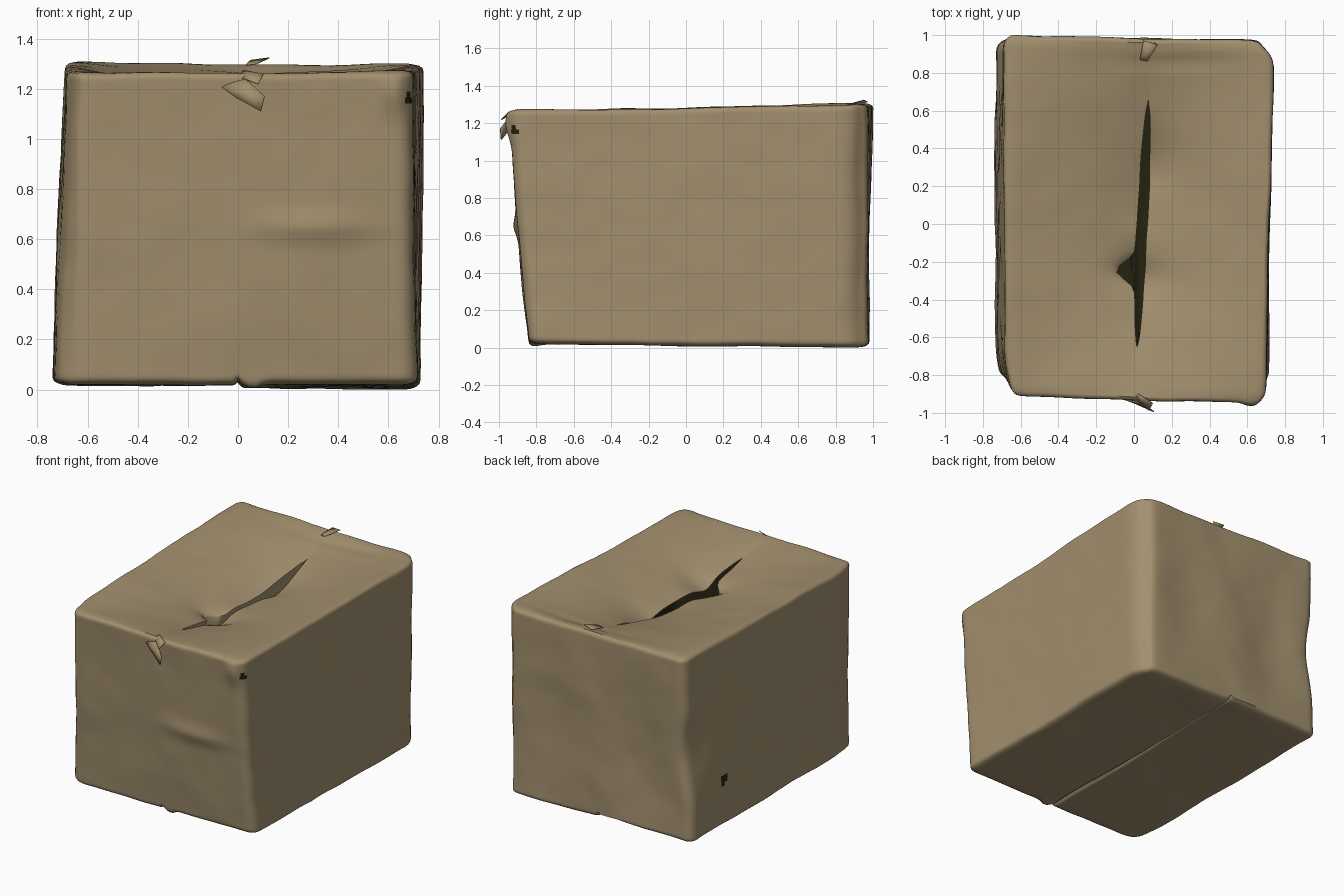
import bpy, bmesh, math
from mathutils import Vector, noise

if "Cube" in bpy.data.objects:
    bpy.data.objects.remove(bpy.data.objects["Cube"])


def material(name, col):
    m = bpy.data.materials.new(name)
    m.diffuse_color = (*col, 1)
    m.use_nodes = True
    m.node_tree.nodes["Principled BSDF"].inputs["Base Color"].default_value = m.diffuse_color
    return m


CARD = material("cardboard brown", (0.36, 0.275, 0.155))
DARK = material("dark interior", (0.018, 0.016, 0.005))

# Corner positions of the crumpled box, keyed by sign of x, y, z
CORNERS = {
    (-1, -1, -1): (-.73, -.84, .035), (1, -1, -1): (.71, -.84, .03),
    (-1, 1, -1): (-.73, .98, .03), (1, 1, -1): (.73, .98, .015),
    (-1, -1, 1): (-.68, -.91, 1.28), (1, -1, 1): (.69, -.95, 1.285),
    (-1, 1, 1): (-.69, 1.0, 1.325), (1, 1, 1): (.745, .97, 1.32)}
ROUND = (.09, .07, .045)

# Dents and bumps: centre, radii, push
DENTS = [
    ((.3, -.92, .66), (.22, .2, .06), (0, -.022, 0)),     # front crease
    ((.2, -.9, .6), (.4, .2, .35), (0, -.015, 0)),
    ((.62, -.95, 1.2), (.05, .08, .08), (0, -.025, 0)),
    ((-.71, -.87, .6), (.07, .12, 2), (.03, .02, 0)),     # softened upright corners
    ((.74, .97, .7), (.07, .08, 2), (-.04, -.025, 0)),
    ((-.35, .97, .5), (.22, .2, .35), (0, -.03, 0)),      # back hollows
    ((.35, .97, .6), (.2, .2, .3), (0, -.02, 0)),
    ((-.73, .97, .65), (.12, .2, .25), (.04, -.02, 0)),
    ((0, 0, .03), (.012, 5, .05), (0, 0, .018)),          # bottom seam
    ((.06, -.85, .03), (.03, .06, .05), (0, 0, -.025)),
    ((.2, .86, 1.3), (.3, .025, .06), (0, 0, -.015)),     # top cross crease
    ((-.74, 0, .5), (.15, .8, .6), (-.015, 0, 0)),
]


def bump(v, centre, width):
    return math.exp(-((v - centre) / width) ** 2)


def gap_size(y):
    return .055 * math.sqrt(max(0, 1 - (y / .64) ** 2))


def place(c, side=0):
    """Map a point on the unit cube to the battered box; side = -1/1 for top flaps."""
    d = Vector([(c[i] - max(-1 + r, min(1 - r, c[i]))) / r for i, r in enumerate(ROUND)])
    n = d.normalized()
    q = [max(-1 + r, min(1 - r, c[i])) + n[i] * r for i, r in enumerate(ROUND)]
    p = Vector((0, 0, 0))
    for s, w in CORNERS.items():
        p += Vector(w) * math.prod((1 + s[i] * q[i]) / 2 for i in range(3))
    out = p + noise.noise_vector(p * 2.3) * .009 + noise.noise_vector(p * 6) * .004
    for ce, ra, push in DENTS:
        e = sum(((p[i] - ce[i]) / ra[i]) ** 2 for i in range(3))
        out += Vector(push) * math.exp(-e)
    # One bottom flap tilts up toward the seam
    if c[2] < -.95 and c[0] <= 0:
        out.z += .035 * max(0, 1 + p.x / .35) * bump(p.y, .6, .6)
    if side:
        w = 1 - abs(c[0])
        y = p.y
        end = min(1, (1 - abs(c[1])) * 5)
        gap = gap_size(y)
        out.x += (.03 + .035 * y) * w * end
        out.z -= .14 * w * (1 - c[1] ** 2)
        if side < 0:
            out.x -= gap * .5 * w + .1 * bump(y, -.25, .06) * w ** 8
            out.z -= (.04 * bump(y, -.22, .12) + .025 * bump(y, .2, .25)) * w ** 5
        else:
            out.x += gap * .5 * w
            out.z -= (.06 * bump(y, .33, .17) + .05 * bump(y, -.3, .1)) * w ** 5
    return out


def sheet(bm, rows, flip):
    vs = [[bm.verts.new(p) for p in r] for r in rows]
    for a, b in zip(vs, vs[1:]):
        for i in range(len(a) - 1):
            f = [a[i], b[i], b[i + 1], a[i + 1]]
            bm.faces.new(f[::-1] if flip else f)


# Sample positions, denser at the edges and the middle seam
S = sorted({round(-.9 + 1.8 * i / 48, 4) for i in range(49)} |
           {s * v for s in (-1, 1) for v in (1, .985, .97, .95, .93, .01, .02)})

bm = bmesh.new()
for axis in range(3):
    for sign in (-1, 1):
        u, v = (axis + 1) % 3, (axis + 2) % 3

        def pt(a, b, side=0):
            c = [0, 0, 0]
            c[axis], c[u], c[v] = sign, a, b
            return place(c, side)
        if axis == 2 and sign == 1:
            # Two top flaps split along the seam
            for side in (-1, 1):
                sheet(bm, [[pt(a, b, side) for b in S] for a in S if a * side >= 0], False)
        else:
            sheet(bm, [[pt(a, b) for b in S] for a in S], sign < 0)

# Folded-down lip on the left top flap
lip = []
for t in S:
    p = place((0, t, 1), -1)
    depth = gap_size(p.y) / .055
    if depth > .05:
        lip.append([p + Vector((-.012 * k, 0, -.06 * k)) * depth for k in range(4)])
sheet(bm, lip, True)
bmesh.ops.remove_doubles(bm, verts=bm.verts, dist=.0004)


def make(name, bm, thick):
    me = bpy.data.meshes.new(name)
    bm.to_mesh(me)
    bm.free()
    me.materials.append(CARD)
    me.materials.append(DARK)
    ob = bpy.data.objects.new(name, me)
    bpy.context.collection.objects.link(ob)
    for p in me.polygons:
        p.use_smooth = True
    s = ob.modifiers.new("card thickness", 'SOLIDIFY')
    s.thickness = thick
    s.offset = -1
    s.material_offset = 1 if name == "box_shell" else 0
    bpy.ops.object.select_all(action='DESELECT')
    bpy.context.view_layer.objects.active = ob
    ob.select_set(True)
    bpy.ops.object.shade_smooth_by_angle(angle=math.radians(40))
    return ob


low = min(v.co.z for v in bm.verts)
bmesh.ops.translate(bm, verts=bm.verts, vec=(0, 0, -low))
shell = make("box_shell", bm, .008)

# Small worn-through spots showing the dark inside
SPOTS = [((-.73, .62, .34), .036), ((.68, -.92, 1.16), .025)]
for p in shell.data.polygons:
    if any((p.center - Vector(c)).length < r for c, r in SPOTS):
        p.material_index = 1


# Loose curled ends of the sealing strip
def tip(name, pts):
    b = bmesh.new()
    mid = b.verts.new(sum((Vector(p) for p in pts), Vector()) / len(pts))
    vs = [b.verts.new(p) for p in pts]
    for i in range(len(vs)):
        b.faces.new((mid, vs[i], vs[(i + 1) % len(vs)]))
    make(name, b, .004)


tip("front_strip_end", [(-.07, -.925, 1.21), (0, -.95, 1.16), (.09, -.99, 1.11),
                        (.105, -.995, 1.17), (.03, -.94, 1.24)])
tip("front_strip_fold", [(0, -.92, 1.25), (.08, -.99, 1.22), (.1, -.95, 1.26), (.02, -.9, 1.275)])
tip("back_strip_fold", [(.03, .87, 1.295), (.07, .86, 1.3), (.125, .95, 1.325), (.05, .97, 1.315)])
